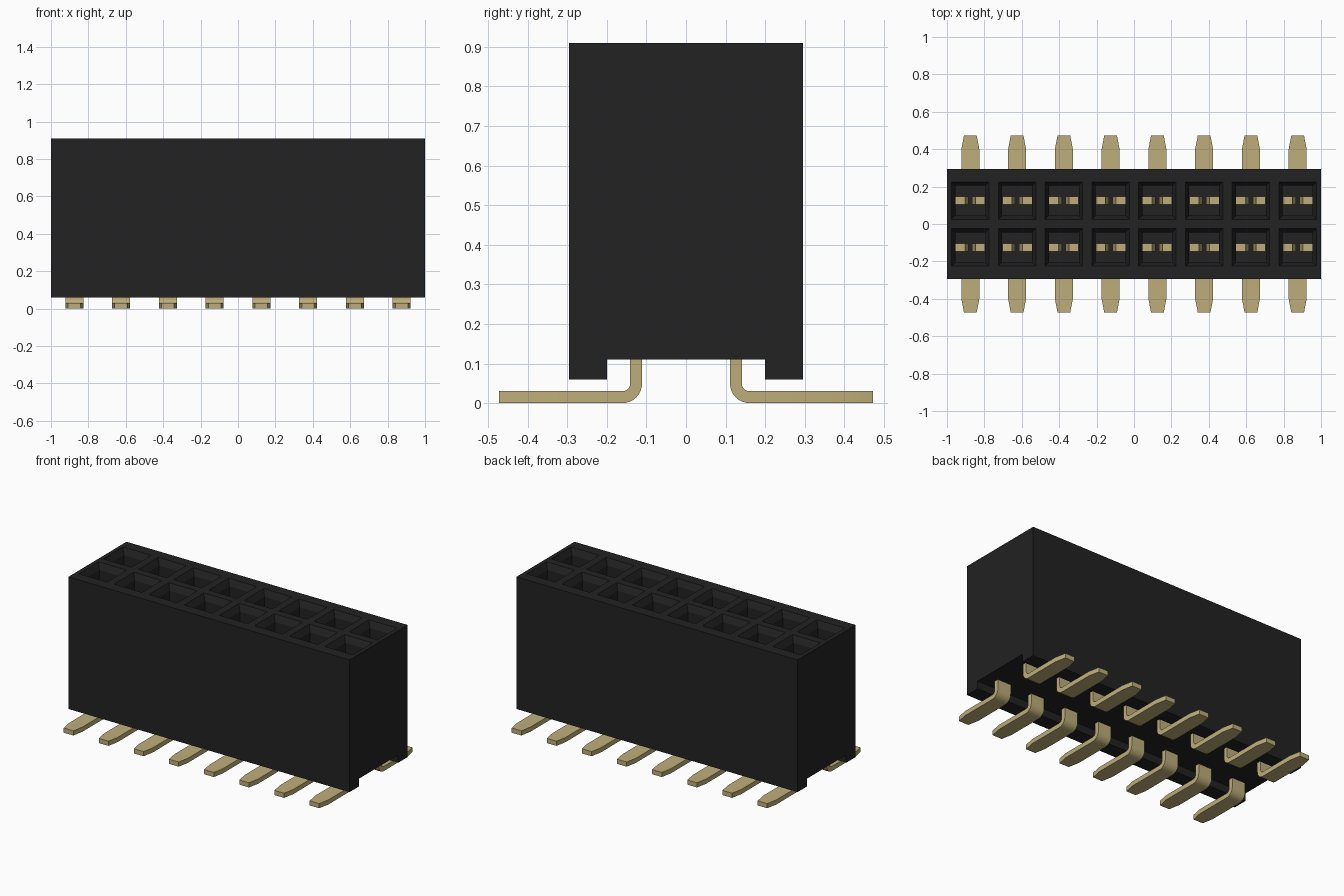
import bpy, bmesh, math

if "Cube" in bpy.data.objects:
    bpy.data.objects.remove(bpy.data.objects["Cube"], do_unlink=True)


def material(name, rgb):
    m = bpy.data.materials.new(name)
    m.use_nodes = True
    m.diffuse_color = (*rgb, 1)
    m.node_tree.nodes["Principled BSDF"].inputs["Base Color"].default_value = (*rgb, 1)
    return m


BLACK = material("black plastic", (0.016, 0.016, 0.016))
GOLD = material("gold metal", (0.515, 0.423, 0.195))
COLUMNS = [(i - 3.5) * 0.25 for i in range(8)]
ROW = 0.125
TOP = 0.91


def loft(bm, rings):
    """Skin a solid through rings that have equal point counts."""
    loops = [[bm.verts.new(p) for p in ring] for ring in rings]
    n = len(loops[0])
    for a, b in zip(loops, loops[1:]):
        for i in range(n):
            j = (i + 1) % n
            bm.faces.new((a[i], a[j], b[j], b[i]))
    bm.faces.new(loops[0])
    bm.faces.new(loops[-1])


def finish(bm, name, mat):
    bmesh.ops.recalc_face_normals(bm, faces=bm.faces[:])
    mesh = bpy.data.meshes.new(name)
    bm.to_mesh(mesh)
    bm.free()
    mesh.materials.append(mat)
    obj = bpy.data.objects.new(name, mesh)
    bpy.context.collection.objects.link(obj)
    return obj


# Housing: block with a channel along its underside
half = [(0.2, 0.11), (0.2, 0.06), (0.295, 0.06), (0.295, TOP)]
outline = half + [(-y, z) for y, z in reversed(half)]
bm = bmesh.new()
loft(bm, [[(x, y, z) for y, z in outline] for x in (-1, 1)])
housing = finish(bm, "housing", BLACK)

# Sockets: square wells with a chamfered mouth
bm = bmesh.new()
for cx in COLUMNS:
    for cy in (-ROW, ROW):
        loft(bm, [[(cx + sx * r, cy + sy * r, z)
                   for sx, sy in ((-1, -1), (1, -1), (1, 1), (-1, 1))]
                  for r, z in ((0.12, TOP + 0.04), (0.08, TOP - 0.04), (0.08, 0.2))])
cutter = finish(bm, "socket_cutter", BLACK)
cut = housing.modifiers.new("sockets", "BOOLEAN")
cut.operation = "DIFFERENCE"
cut.solver = "EXACT"
cut.object = cutter
bpy.context.view_layer.objects.active = housing
bpy.ops.object.modifier_apply(modifier=cut.name)
bpy.data.objects.remove(cutter, do_unlink=True)

# Pins: flat strip from a tapered tip, through a bend, up into the housing
BEND_Y, BEND_Z, R_IN, R_OUT = 0.161, 0.05, 0.02, 0.05
path = [((0.473, 0), (0.473, 0.03), 0.034), ((0.4, 0), (0.4, 0.03), 0.048)]
for k in range(9):
    a = math.radians(270 - k * 90 / 8)
    c, s = math.cos(a), math.sin(a)
    path.append(((BEND_Y + R_OUT * c, BEND_Z + R_OUT * s),
                 (BEND_Y + R_IN * c, BEND_Z + R_IN * s), 0.048))
path.append(((BEND_Y - R_OUT, 0.15), (BEND_Y - R_IN, 0.15), 0.048))

for side, label in ((-1, "front"), (1, "back")):
    bm = bmesh.new()
    for cx in COLUMNS:
        loft(bm, [[(cx - w, side * o[0], o[1]), (cx + w, side * o[0], o[1]),
                   (cx + w, side * i[0], i[1]), (cx - w, side * i[0], i[1])]
                  for o, i, w in path])
    pins = finish(bm, label + "_pins", GOLD)
    bpy.ops.object.select_all(action="DESELECT")
    pins.select_set(True)
    bpy.context.view_layer.objects.active = pins
    bpy.ops.object.shade_smooth_by_angle(angle=math.radians(30))

    # Contacts: paired spring tines inside each socket
    tine = [(0.079, 0.19), (0.079, 0.6), (0.028, 0.6), (0.01, 0.5), (0.05, 0.19)]
    bm = bmesh.new()
    for cx in COLUMNS:
        for s in (-1, 1):
            loft(bm, [[(cx + s * x, side * ROW + dy, z) for x, z in tine]
                      for dy in (-0.021, 0.021)])
    finish(bm, label + "_contacts", GOLD)
